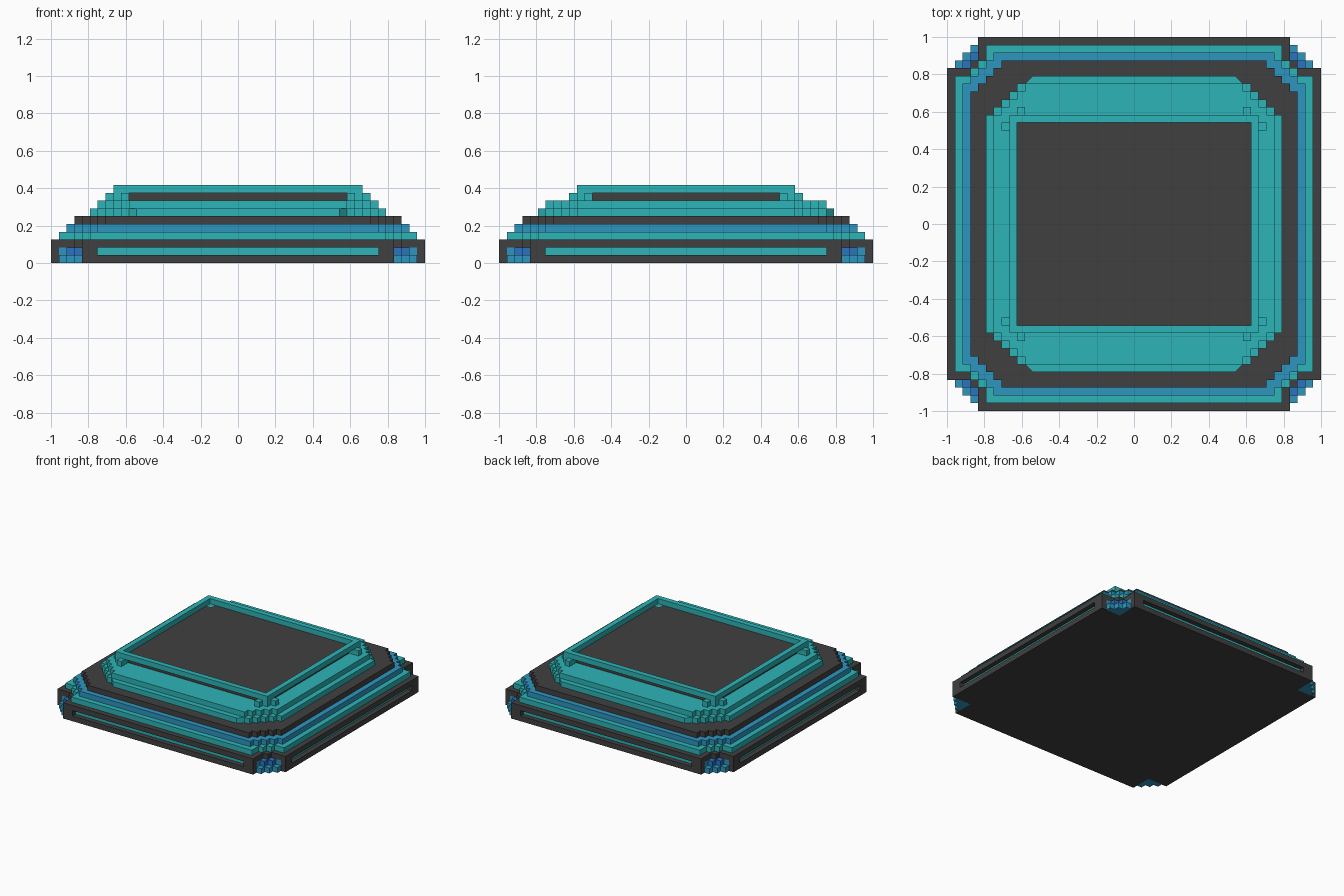
import bpy, bmesh

if "Cube" in bpy.data.objects:
    bpy.data.objects.remove(bpy.data.objects["Cube"], do_unlink=True)

U = 1 / 24  # one block


def material(name, rgb):
    m = bpy.data.materials.new(name)
    m.use_nodes = True
    m.diffuse_color = (*rgb, 1)
    m.node_tree.nodes["Principled BSDF"].inputs["Base Color"].default_value = (*rgb, 1)
    return m


DARK = material("charcoal", (0.051, 0.051, 0.051))
TEAL = material("teal", (0.027, 0.462, 0.474))
BLUE = material("light blue", (0.027, 0.305, 0.527))
DEEP = material("deep blue", (0.023, 0.171, 0.527))


def prism(name, outlines, z0, z1, mat):
    """Extrude one or more flat outlines (in blocks) from z0 to z1."""
    bm = bmesh.new()
    for pts in outlines:
        face = bm.faces.new([bm.verts.new((x * U, y * U, z0 * U)) for x, y in pts])
        ext = bmesh.ops.extrude_face_region(bm, geom=[face])
        top = [v for v in ext["geom"] if isinstance(v, bmesh.types.BMVert)]
        bmesh.ops.translate(bm, verts=top, vec=(0, 0, (z1 - z0) * U))
    bmesh.ops.recalc_face_normals(bm, faces=bm.faces[:])
    mesh = bpy.data.meshes.new(name)
    bm.to_mesh(mesh)
    bm.free()
    ob = bpy.data.objects.new(name, mesh)
    ob.data.materials.append(mat)
    bpy.context.collection.objects.link(ob)
    return ob


def stair(half, flat, total):
    """Square outline whose corners step down along x + y = total."""
    steps = [(flat, half)]
    for x in range(flat + 1, half):
        y = total - x
        if flat < y < steps[-1][1]:
            steps.append((x, y))
    steps.append((half, flat))
    quarter = [steps[0]]
    for (x0, y0), (x1, y1) in zip(steps, steps[1:]):
        quarter += [(x0, y1), (x1, y1)]
    back = quarter[::-1]
    return (quarter + [(x, -y) for x, y in back]
            + [(-x, -y) for x, y in quarter] + [(-x, y) for x, y in back])


def rect(x0, x1, y0, y1):
    return [(x0, y0), (x1, y0), (x1, y1), (x0, y1)]


def four(x0, x1, y0, y1):
    """A rectangle repeated in all four corners."""
    return [[(sx * x, sy * y) for x, y in rect(x0, x1, y0, y1)]
            for sx in (1, -1) for sy in (1, -1)]


def sides(half, inner, outer):
    """A strip along each of the four sides."""
    return [rect(-half, half, inner, outer), rect(-half, half, -outer, -inner),
            rect(inner, outer, -half, half), rect(-outer, -inner, -half, half)]


# Base: dark plinth, recessed stripe band and dark lip
prism("base_plinth", [stair(24, 20, 0)], 0, 1, DARK)
prism("band_core", [stair(23, 20, 0)], 1, 2, BLUE)
prism("band_stripe", sides(18, 22.95, 23.1), 1, 2, TEAL)
prism("band_ends", four(18, 20, 22.9, 24) + four(22.9, 24, 18, 20), 1, 2, DARK)
prism("base_lip", [stair(24, 20, 42)], 2, 3, DARK)

# Stepped blue corner blocks
prism("corner_foot", four(20, 21, 20, 23) + four(21, 22, 20, 22)
      + four(22, 23, 20, 21), 0, 1, BLUE)
prism("corner_inset", four(20, 21, 20, 22) + four(21, 22, 20, 21), 1, 2, DEEP)

# Stepped tiers: name, half width, flat half length, corner sum, level, colour
for name, half, flat, total, z, mat in (
        ("lower_teal_tier", 23, 19, 41, 3, TEAL),
        ("blue_tier", 22, 18, 40, 4, BLUE),
        ("dark_tier", 21, 17, 38, 5, DARK),
        ("upper_teal_tier", 19, 14, 33, 6, TEAL),
        ("top_teal_tier", 18, 14, 32, 7, TEAL)):
    outline = stair(half, flat, total)
    if name == "upper_teal_tier":  # front and back runs are one block shorter
        outline = [(x - (1 if x > 0 else -1), y) if abs(y) == half else (x, y)
                   for x, y in outline]
        fill = four(13, 15, 14, 18)
        prism("upper_tier_steps", fill, z, z + 1, TEAL)
    prism(name, [outline], z, z + 1, mat)

# Dark top panel, corner posts and raised rim
prism("top_panel", [rect(-15, 15, -13, 13)], 8, 9, DARK)
prism("corner_posts", four(14, 15, 12, 15) + four(15, 16, 12, 14)
      + four(16, 17, 12, 13), 8, 9, TEAL)
prism("top_rim", [rect(-16, 16, 13, 14), rect(-16, 16, -14, -13),
                  rect(15, 16, -13, 13), rect(-16, -15, -13, 13)], 9, 10, TEAL)
